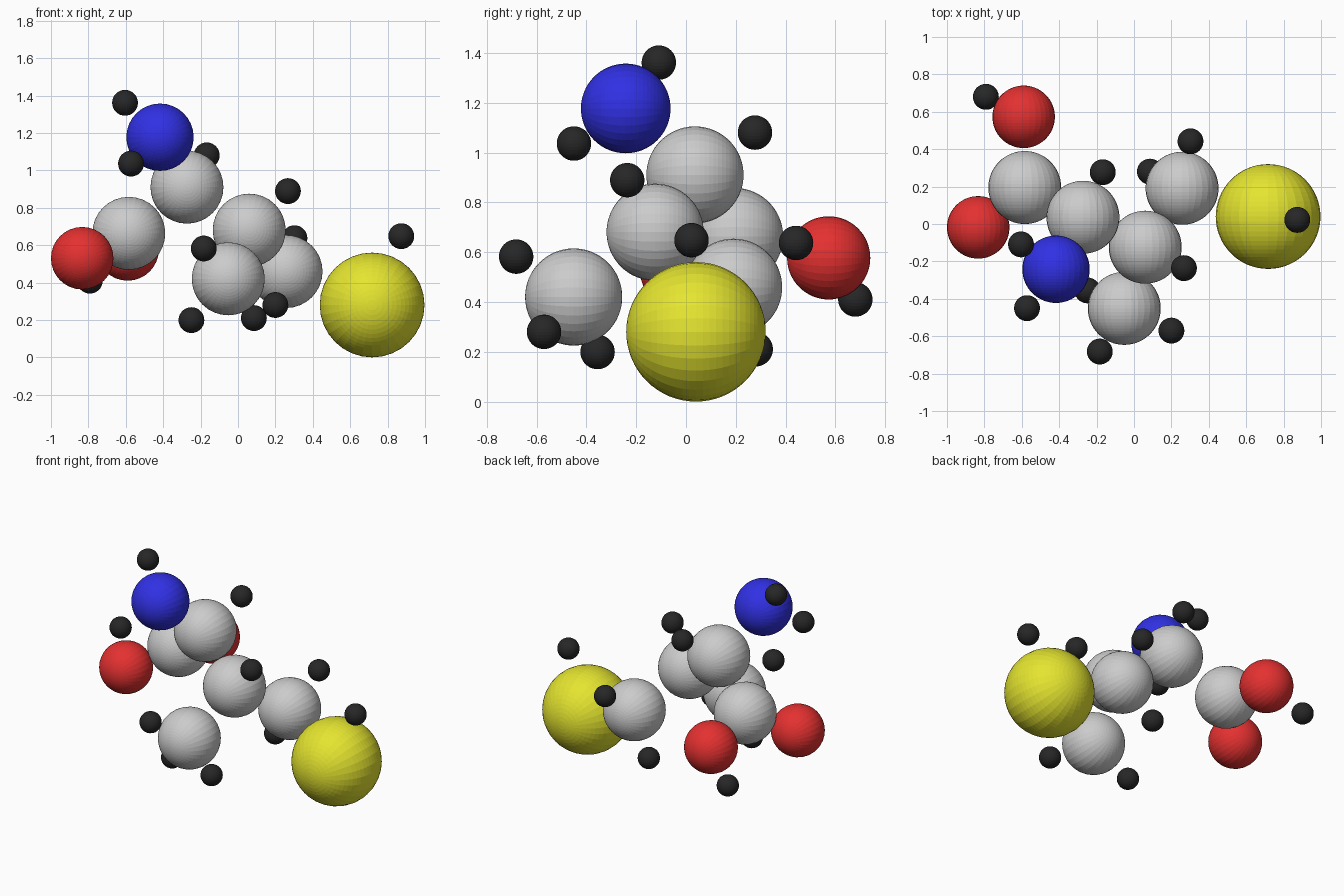
import bpy, bmesh
from math import pi
from mathutils import Matrix

if "Cube" in bpy.data.objects:
    bpy.data.objects.remove(bpy.data.objects["Cube"])

# Element name: (radius, colour, atom centres)
ATOMS = {
    "sulfur": (0.28, (0.78, 0.78, 0.03, 1), [(0.717, 0.04, 0.28)]),
    "nitrogen": (0.18, (0.03, 0.03, 0.78, 1), [(-0.417, -0.242, 1.177)]),
    "oxygen": (0.167, (0.78, 0.03, 0.03, 1), [(-0.833, -0.018, 0.53), (-0.59, 0.573, 0.577)]),
    "carbon": (0.195, None, [
        (-0.273, 0.036, 0.91), (-0.584, 0.195, 0.663), (0.06, -0.124, 0.68),
        (0.257, 0.191, 0.459), (-0.052, -0.451, 0.42)]),
    "hydrogen": (0.069, (0.02, 0.02, 0.02, 1), [
        # on nitrogen
        (-0.604, -0.109, 1.361), (-0.572, -0.45, 1.036),
        # on the chain carbons
        (-0.167, 0.277, 1.08), (0.267, -0.236, 0.889),
        (0.085, 0.28, 0.21), (0.302, 0.442, 0.637),
        # on the end carbon
        (-0.183, -0.682, 0.582), (-0.249, -0.355, 0.199), (0.2, -0.57, 0.28),
        # on oxygen and sulfur
        (-0.792, 0.68, 0.41), (0.873, 0.022, 0.648)]),
}


def sphere_mesh(name, radius, colour):
    """Faceted ball with its poles along y, shared by all atoms of an element."""
    mesh = bpy.data.meshes.new(name)
    bm = bmesh.new()
    bmesh.ops.create_uvsphere(bm, u_segments=32, v_segments=32, radius=radius,
                              matrix=Matrix.Rotation(pi / 2, 4, 'X'))
    bm.to_mesh(mesh)
    bm.free()
    if colour:
        mat = bpy.data.materials.new(name)
        mat.diffuse_color = colour
        mat.use_nodes = True
        mat.node_tree.nodes["Principled BSDF"].inputs["Base Color"].default_value = mat.diffuse_color
        mesh.materials.append(mat)
    return mesh


# Place the atoms
for name, (radius, colour, centres) in ATOMS.items():
    mesh = sphere_mesh(name, radius, colour)
    for i, centre in enumerate(centres, 1):
        atom = bpy.data.objects.new(f"{name}_atom_{i}", mesh)
        atom.location = centre
        bpy.context.collection.objects.link(atom)
